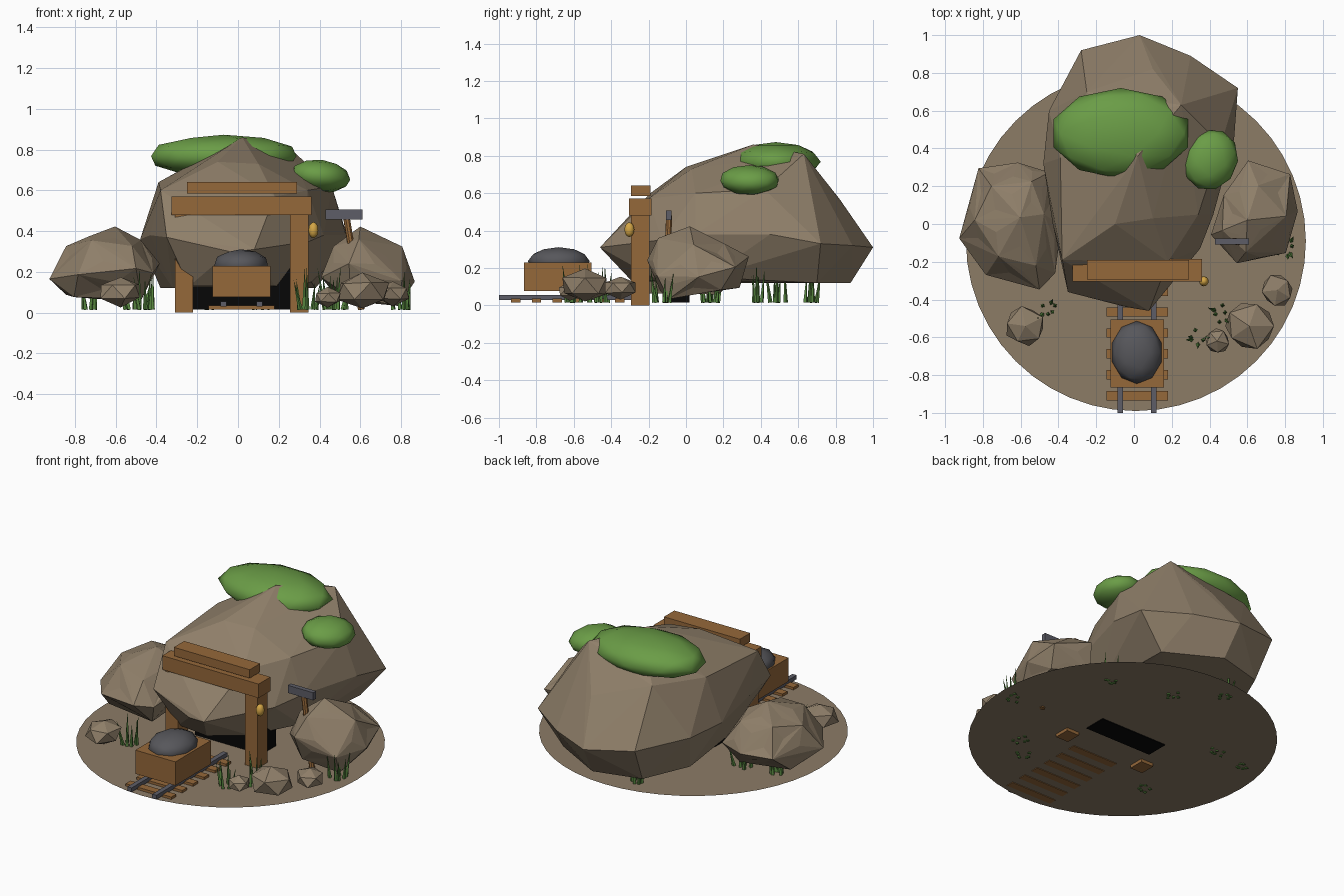
import bpy, bmesh, math, random
from mathutils import Vector, Matrix

old = bpy.data.objects.get("Cube")
if old:
    bpy.data.objects.remove(old)
rng = random.Random(4)


def material(name, r, g, b):
    m = bpy.data.materials.new(name)
    m.use_nodes = True
    m.diffuse_color = (r, g, b, 1)
    bsdf = next(n for n in m.node_tree.nodes if n.type == 'BSDF_PRINCIPLED')
    bsdf.inputs["Base Color"].default_value = (r, g, b, 1)
    bsdf.inputs["Roughness"].default_value = 0.9
    return m


STONE = material("stone brown", .275, .212, .142)
EARTH = material("earth brown", .262, .2, .134)
WOOD = material("timber brown", .3, .138, .042)
MOSS = material("moss green", .145, .335, .062)
GRASS = material("grass green", .095, .24, .05)
IRON = material("iron grey", .11, .11, .135)
COAL = material("coal grey", .095, .095, .105)
BRASS = material("lantern gold", .66, .38, .06)
DARK = material("tunnel black", .002, .002, .002)


def finish(bm, name, mat, smooth=False):
    bmesh.ops.recalc_face_normals(bm, faces=bm.faces)
    for f in bm.faces:
        f.smooth = smooth
    me = bpy.data.meshes.new(name)
    bm.to_mesh(me)
    bm.free()
    me.materials.append(mat)
    ob = bpy.data.objects.new(name, me)
    bpy.context.scene.collection.objects.link(ob)
    return ob


def box(name, mat, xs, ys, zs):
    bm = bmesh.new()
    bmesh.ops.create_cube(bm, size=1)
    for v in bm.verts:
        for i, (lo, hi) in enumerate((xs, ys, zs)):
            v.co[i] = lo if v.co[i] < 0 else hi
    return finish(bm, name, mat)


def blob(name, mat, centre, radii, turn=0, tilt=0, subdiv=2, jitter=0, smooth=True):
    bm = bmesh.new()
    bmesh.ops.create_icosphere(bm, subdivisions=subdiv, radius=1)
    for v in bm.verts:
        v.co *= 1 + rng.uniform(-jitter, jitter)
    bm.transform(Matrix.Translation(centre) @ Matrix.Rotation(tilt, 4, 'Y')
                 @ Matrix.Rotation(turn, 4, 'Z') @ Matrix.Diagonal((*radii, 1)))
    return finish(bm, name, mat, smooth)


def boulder(name, corners, rough=0):
    """Faceted rock wrapped around corner points, with optional extra chipped facets."""
    bm = bmesh.new()
    for p in corners:
        bm.verts.new(p)
    res = bmesh.ops.convex_hull(bm, input=bm.verts)
    loose = [g for g in res["geom_interior"] if isinstance(g, bmesh.types.BMVert)]
    bmesh.ops.delete(bm, geom=loose, context='VERTS')
    if rough:
        bmesh.ops.poke(bm, faces=[f for f in bm.faces if f.calc_area() > .012])
        for v in bm.verts:
            v.co += Vector([rng.uniform(-rough, rough) for _ in range(3)])
    return finish(bm, name, STONE)


# Ground disc
bm = bmesh.new()
bmesh.ops.create_circle(bm, cap_ends=True, segments=48, radius=.9,
                        matrix=Matrix.Translation((.01, -.09, .02)))
finish(bm, "ground_disc", EARTH)

# Hill: foot, waist, shoulder and crown corners
boulder("hill_rock", [
    (-.25, .8, .12), (.05, .88, .12), (.38, .7, .12), (.36, .12, .15),
    (.18, -.14, .13), (-.02, -.29, .13), (-.24, -.26, .13), (-.32, .05, .12),
    (-.38, .5, .12),
    (.03, 1, .31), (.3, .89, .32), (.55, .72, .33), (.53, .45, .38),
    (.42, .05, .38), (.35, -.13, .35), (.08, -.46, .31), (-.04, -.44, .3),
    (-.35, -.36, .37), (-.43, 0, .38), (-.48, .32, .36), (-.45, .6, .36),
    (-.28, .92, .35),
    (-.38, -.19, .6), (.18, -.2, .57), (.34, .05, .6),
    (-.39, .35, .64), (.46, .42, .62), (.1, .82, .57), (-.25, .7, .68),
    (-.1, 0, .74), (.1, .03, .73), (.02, .36, .86), (.25, .63, .81), (-.1, .55, .8)])

# Side boulders
boulder("right_boulder", [
    (-.84, .15, .09), (-.5, .18, .06), (-.48, -.2, .06), (-.8, -.16, .08),
    (-.92, -.07, .17), (-.83, .29, .2), (-.62, .33, .2), (-.45, .27, .2),
    (-.39, 0, .24), (-.42, -.26, .2), (-.5, -.34, .21), (-.79, -.27, .19),
    (-.85, .02, .32), (-.76, .2, .36), (-.72, -.17, .36), (-.6, .03, .43),
    (-.47, .05, .36), (-.52, -.22, .33), (-.55, .23, .35)], .008)
boulder("left_boulder", [
    (.5, .05, .06), (.55, -.14, .08), (.78, -.1, .04), (.78, .18, .08),
    (.58, .28, .1), (.4, -.06, .18), (.55, -.21, .24), (.8, -.16, .16),
    (.875, .06, .16), (.82, .27, .2), (.6, .33, .26), (.47, .16, .25),
    (.47, -.04, .32), (.6, .02, .43), (.6, -.15, .36), (.8, .04, .33), (.66, .2, .33)],
    .008)

# Small loose stones
for n, (c, r) in enumerate([((.61, -.54, .105), (.14, .13, .09)),
                            ((.44, -.62, .075), (.07, .07, .047)),
                            ((.76, -.35, .095), (.095, .09, .06)),
                            ((-.575, -.54, .105), (.115, .11, .073))]):
    blob(f"loose_stone_{n + 1}", STONE, c, r, turn=n, subdiv=1, jitter=.1, smooth=False)

# Moss caps
blob("moss_cap_large", MOSS, (-.07, .48, .768), (.375, .24, .105))
blob("moss_cap_small", MOSS, (.405, .34, .67), (.145, .165, .08), turn=-.4, tilt=.12)

# Mine mouth and timber frame
box("tunnel_mouth", DARK, (-.22, .255), (-.125, .02), (.015, .465))
for side, x in (("right", -.265), ("left", .3)):
    box(f"{side}_post", WOOD, (x - .045, x + .045), (-.295, -.195), (0, .49))
box("lintel_beam", WOOD, (-.325, .36), (-.305, -.185), (.48, .57))
box("upper_beam", WOOD, (-.25, .29), (-.295, -.19), (.585, .64))
blob("lantern", BRASS, (.37, -.303, .405), (.025, .027, .04))

# Track
for n in range(6):
    y = -.91 + n * .111
    box(f"sleeper_{n + 1}", WOOD, (-.145, .18), (y - .025, y + .025), (.016, .036))
for side, x in (("right", -.072), ("left", .105)):
    box(f"{side}_rail", IRON, (x - .015, x + .015), (-1, -.28), (.03, .056))

# Cart with its load
box("cart_body", WOOD, (-.125, .16), (-.865, -.505), (.078, .23))
blob("coal_load", COAL, (.015, -.68, .235), (.137, .166, .076))


def rod(bm, base, tip, r1, r2, sides):
    d = Vector(tip) - Vector(base)
    place = Matrix.Translation((Vector(base) + Vector(tip)) / 2)
    bmesh.ops.create_cone(bm, cap_ends=True, segments=sides, radius1=r1, radius2=r2,
                          depth=d.length,
                          matrix=place @ d.to_track_quat('Z', 'Y').to_matrix().to_4x4())


# Pickaxe
bm = bmesh.new()
rod(bm, (.605, -.11, .015), (.53, -.09, .48), .017, .017, 8)
finish(bm, "pickaxe_handle", WOOD)
box("pickaxe_head", IRON, (.43, .61), (-.108, -.078), (.457, .506))

# Grass clumps
for n, (x, y) in enumerate([(.49, .38), (.12, .48), (-.13, .67), (.81, -.13), (.46, -.47),
                            (.34, -.61), (-.5, .14), (-.73, .11), (-.45, -.45)]):
    bm = bmesh.new()
    for k in range(6):
        a = k * math.tau / 6 + rng.random()
        out = Vector((math.cos(a), math.sin(a), 0))
        base = Vector((x, y, .015)) + out * rng.uniform(.015, .055)
        tip = base + out * rng.uniform(-.01, .04) + Vector((0, 0, rng.uniform(.13, .21)))
        rod(bm, base, tip, .012, 0, 4)
    finish(bm, f"grass_clump_{n + 1}", GRASS)
